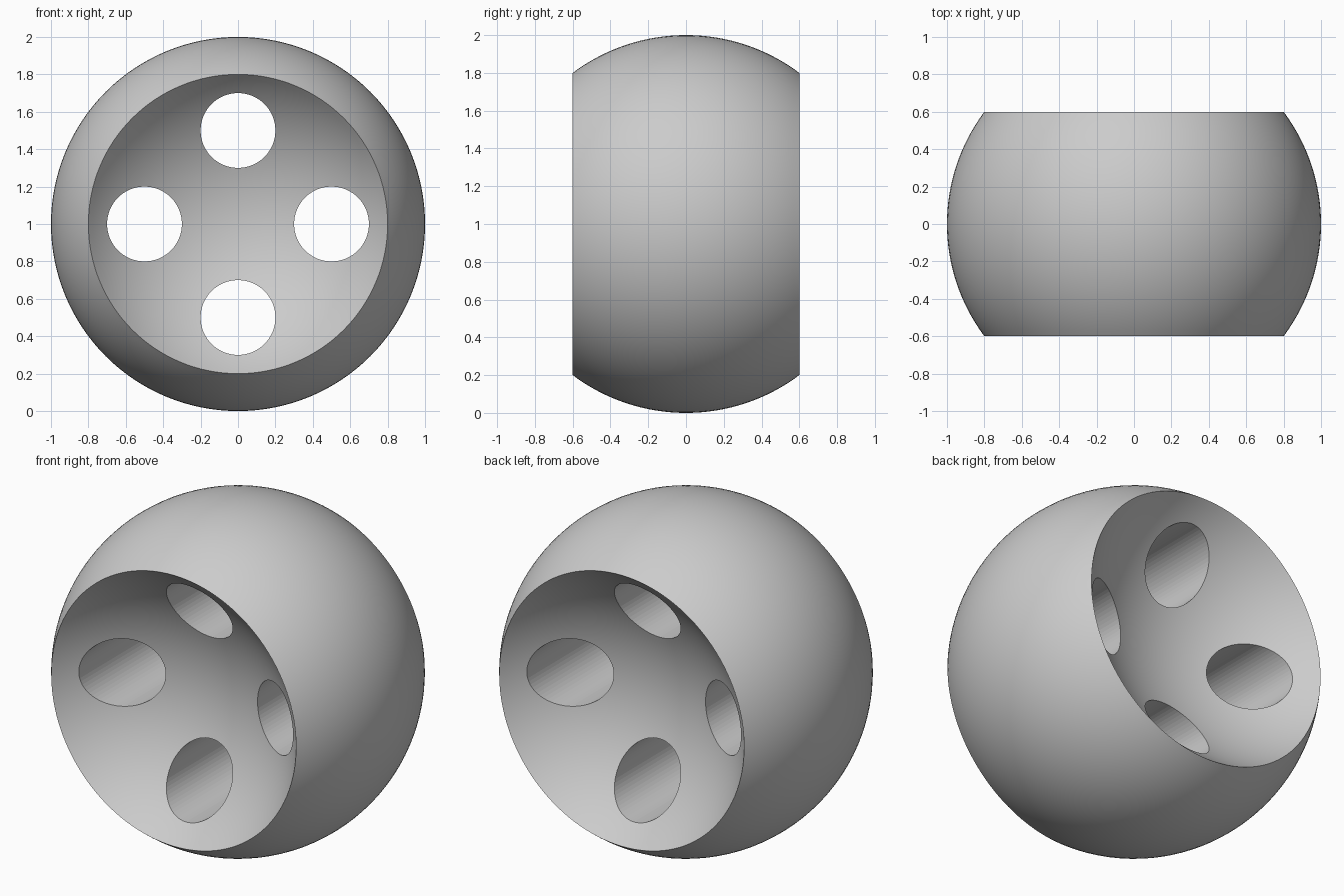
import bpy, bmesh
from math import sin, cos, pi, radians, asin
from mathutils import Matrix, Vector

default = bpy.data.objects.get("Cube")
if default:
    bpy.data.objects.remove(default, do_unlink=True)

RADIUS = 1.0          # ball and both dishes share one radius
HALF_WIDTH = 0.6      # rim distance from the middle
DISH_CENTRE = 1.2     # centre of each scooping sphere
SEGMENTS = 128

grey = bpy.data.materials.new("plain_grey")
grey.use_nodes = True
colour = (0.6, 0.6, 0.6, 1.0)
grey.diffuse_color = colour
grey.node_tree.nodes["Principled BSDF"].inputs["Base Color"].default_value = colour


def make_object(name, bm):
    mesh = bpy.data.meshes.new(name)
    bmesh.ops.recalc_face_normals(bm, faces=bm.faces)
    bm.to_mesh(mesh)
    bm.free()
    mesh.materials.append(grey)
    obj = bpy.data.objects.new(name, mesh)
    bpy.context.collection.objects.link(obj)
    return obj


# Profile: front dish, outer ball, back dish
rim = asin(HALF_WIDTH / RADIUS)
dish_steps, ball_steps = 24, 32
dish_end = pi / 2 - rim
front = [(RADIUS * sin(dish_end * i / dish_steps),
          -DISH_CENTRE + RADIUS * cos(dish_end * i / dish_steps))
         for i in range(dish_steps + 1)]
angles = [-rim + 2 * rim * i / ball_steps for i in range(1, ball_steps)]
ball = [(RADIUS * cos(a), RADIUS * sin(a)) for a in angles]
back = [(r, -y) for r, y in reversed(front)]

# Spin the profile around the y axis
bm = bmesh.new()
verts = [bm.verts.new((r, y, 0)) for r, y in front + ball + back]
edges = [bm.edges.new(pair) for pair in zip(verts, verts[1:])]
bmesh.ops.spin(bm, geom=verts + edges, cent=(0, 0, 0), axis=(0, 1, 0),
               angle=2 * pi, steps=SEGMENTS, use_merge=False)
bmesh.ops.remove_doubles(bm, verts=bm.verts, dist=0.0001)
body = make_object("scooped_ball", bm)
body.location.z = RADIUS

# Four round through holes
bm = bmesh.new()
for k in range(4):
    a = k * pi / 2
    place = Matrix.Translation((0.5 * cos(a), 0, RADIUS + 0.5 * sin(a)))
    bmesh.ops.create_cone(bm, cap_ends=True, segments=64, radius1=0.2,
                          radius2=0.2, depth=2,
                          matrix=place @ Matrix.Rotation(pi / 2, 4, 'X'))
cutter = make_object("hole_cutter", bm)
cutter.hide_render = True

# Smooth the body, then drill it with flat-sided holes
bpy.ops.object.select_all(action='DESELECT')
body.select_set(True)
bpy.context.view_layer.objects.active = body
bpy.ops.object.shade_smooth_by_angle(angle=radians(30))
drill = body.modifiers.new("holes", 'BOOLEAN')
drill.operation = 'DIFFERENCE'
drill.solver = 'EXACT'
drill.object = cutter
bpy.ops.object.modifier_apply(modifier=drill.name)
bpy.data.objects.remove(cutter, do_unlink=True)
